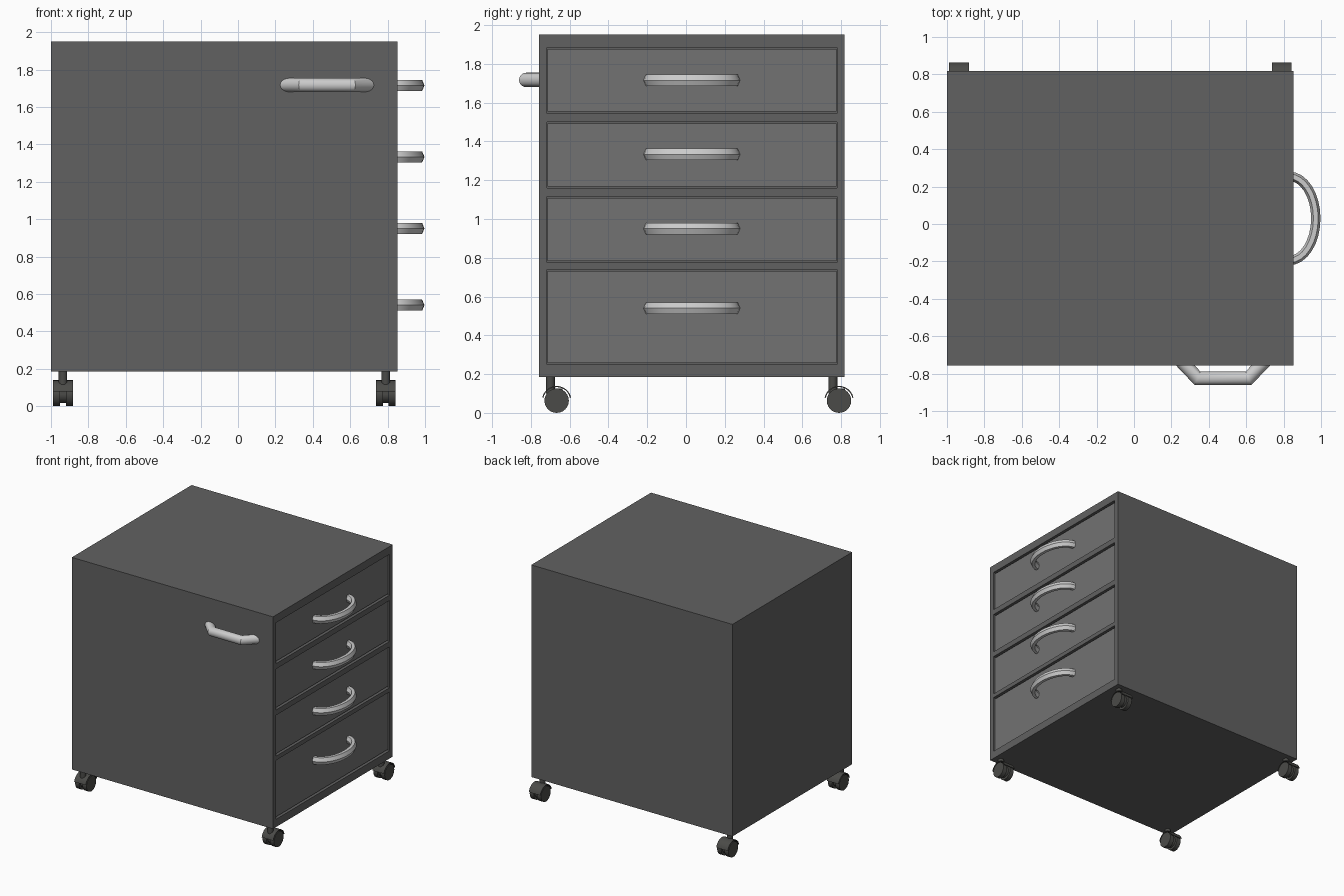
import bpy, bmesh, math
from mathutils import Vector, Matrix

if "Cube" in bpy.data.objects:
    bpy.data.objects.remove(bpy.data.objects["Cube"])


def material(name, r, g, b):
    m = bpy.data.materials.new(name)
    m.diffuse_color = (r, g, b, 1)
    m.use_nodes = True
    m.node_tree.nodes["Principled BSDF"].inputs["Base Color"].default_value = m.diffuse_color
    return m


DARK = material("dark_grey", 0.12, 0.12, 0.12)
FRONT = material("mid_grey", 0.17, 0.17, 0.17)
METAL = material("light_metal", 0.55, 0.55, 0.55)
RUBBER = material("caster_grey", 0.07, 0.07, 0.065)


def finish(name, bm, mat, smooth=None):
    bmesh.ops.recalc_face_normals(bm, faces=bm.faces[:])
    me = bpy.data.meshes.new(name)
    bm.to_mesh(me)
    bm.free()
    ob = bpy.data.objects.new(name, me)
    bpy.context.collection.objects.link(ob)
    me.materials.append(mat)
    bpy.ops.object.select_all(action='DESELECT')
    ob.select_set(True)
    bpy.context.view_layer.objects.active = ob
    if smooth:
        bpy.ops.object.shade_smooth_by_angle(angle=math.radians(smooth))
    return ob


def add_box(bm, lo, hi):
    lo, hi = Vector(lo), Vector(hi)
    mat = Matrix.Translation((lo + hi) / 2) @ Matrix.Diagonal((*(hi - lo), 1))
    bmesh.ops.create_cube(bm, size=1, matrix=mat)


def add_cyl(bm, centre, r, depth, axis, n=24):
    rot = Matrix.Rotation(math.pi / 2, 4, 'Y') if axis == 'X' else Matrix()
    bmesh.ops.create_cone(bm, cap_ends=True, segments=n, radius1=r, radius2=r,
                          depth=depth, matrix=Matrix.Translation(centre) @ rot)


def sweep(name, path, z, section, smooth):
    """Sweep a section along a flat path in xy, mitring the corners."""
    bm = bmesh.new()
    pts = [Vector(p) for p in path]
    rings = []
    for i, p in enumerate(pts):
        a = (p - pts[i - 1]).normalized() if i else (pts[1] - p).normalized()
        b = (pts[i + 1] - p).normalized() if i < len(pts) - 1 else a
        t = (a + b).normalized()
        k = 1 / t.dot(a)
        rings.append([bm.verts.new((p.x + t.y * u * k, p.y - t.x * u * k, z + v))
                      for u, v in section])
    n = len(section)
    for r, s in zip(rings, rings[1:]):
        for j in range(n):
            bm.faces.new((r[j], r[(j + 1) % n], s[(j + 1) % n], s[j]))
    bm.faces.new(rings[0])
    bm.faces.new(rings[-1])
    return finish(name, bm, METAL, smooth)


def ring(n, ru, rv):
    return [(ru * math.cos(2 * math.pi * i / n), rv * math.sin(2 * math.pi * i / n))
            for i in range(n)]


# (bottom, top, handle height) of each drawer
DRAWERS = [(1.545, 1.885, 1.715), (1.16, 1.5, 1.333), (0.775, 1.115, 0.95), (0.25, 0.74, 0.54)]

# Cabinet with four shallow drawer openings on its right side
bm = bmesh.new()
add_box(bm, (-1, -0.757, 0.185), (0.852, 0.818, 1.95))
cabinet = finish("cabinet", bm, DARK)
bm = bmesh.new()
for z0, z1, _ in DRAWERS:
    add_box(bm, (0.80, -0.718, z0), (0.9, 0.778, z1))
cutter = finish("opening_cutter", bm, DARK)
cutter.hide_render = True
bpy.context.view_layer.objects.active = cabinet
mod = cabinet.modifiers.new("openings", 'BOOLEAN')
mod.operation = 'DIFFERENCE'
mod.solver = 'EXACT'
mod.object = cutter
bpy.ops.object.modifier_apply(modifier=mod.name)
bpy.data.objects.remove(cutter)

# Drawer fronts and their bowed pulls
bow = [(0.83 + 0.142 * math.sin(math.pi * i / 16), 0.03 - 0.225 * math.cos(math.pi * i / 16))
       for i in range(17)]
for k, (z0, z1, zh) in enumerate(DRAWERS, 1):
    bm = bmesh.new()
    add_box(bm, (0.79, -0.715, z0 + 0.008), (0.837, 0.775, z1 - 0.008))
    finish(f"drawer_front_{k}", bm, FRONT)
    sweep(f"drawer_pull_{k}", bow, zh, ring(6, 0.025, 0.034), 35)

# Push handle on the front face
sweep("push_handle", [(0.235, -0.715), (0.34, -0.825), (0.612, -0.825), (0.717, -0.715)],
      1.717, ring(20, 0.036, 0.037), 30)


# Twin-wheel casters
def caster(name, x, y):
    c = Vector((x, y, 0.063))
    bm = bmesh.new()
    for s in (-1, 1):
        add_cyl(bm, c + Vector((s * 0.034, 0, 0)), 0.063, 0.037, 'X')
    add_cyl(bm, c, 0.045, 0.04, 'X')
    finish(name + "_wheels", bm, RUBBER, 30)
    # arched fender over the wheels
    bm = bmesh.new()
    rows = []
    for i in range(13):
        a = math.radians(12 + 156 * i / 12)
        rows.append([bm.verts.new((x + s * 0.053, y + r * math.cos(a), c.z + r * math.sin(a)))
                     for s, r in ((-1, 0.07), (1, 0.07), (1, 0.076), (-1, 0.076))])
    for r, s in zip(rows, rows[1:]):
        for j in range(4):
            bm.faces.new((r[j], r[(j + 1) % 4], s[(j + 1) % 4], s[j]))
    bm.faces.new(rows[0])
    bm.faces.new(rows[-1])
    finish(name + "_fender", bm, RUBBER, 30)
    # stem and centre web
    bm = bmesh.new()
    add_cyl(bm, (x, y - 0.032, 0.145), 0.023, 0.09, 'Z', 16)
    add_box(bm, (x - 0.014, y - 0.05, 0.06), (x + 0.014, y + 0.03, 0.125))
    finish(name + "_stem", bm, RUBBER, 30)


for side, x in (("left", -0.936), ("right", 0.79)):
    for end, y in (("front", -0.667), ("back", 0.789)):
        caster(f"{end}_{side}_caster", x, y)
